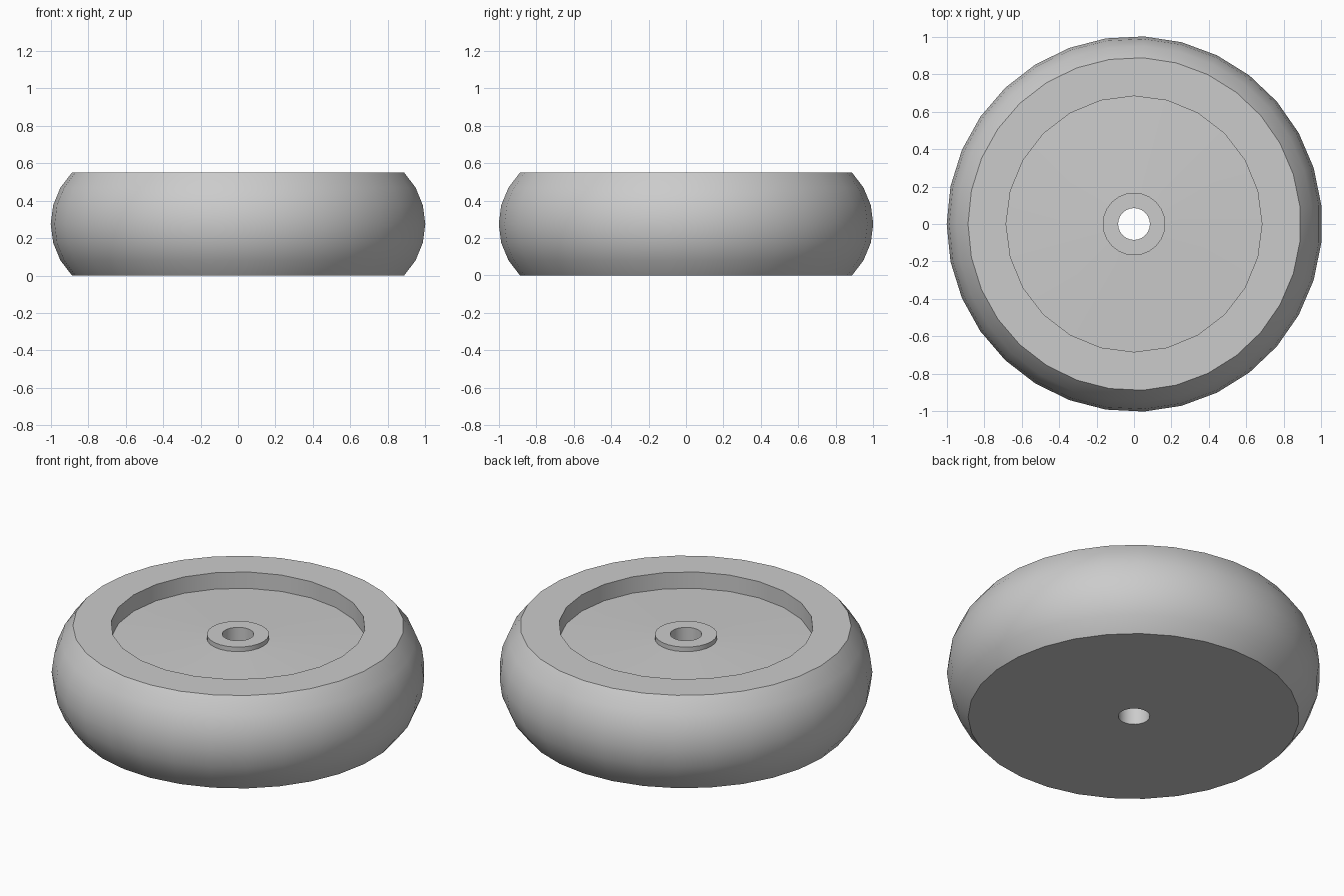
import bpy, bmesh, math

cube = bpy.data.objects.get("Cube")
if cube:
    bpy.data.objects.remove(cube, do_unlink=True)

grey = bpy.data.materials.new("light grey")
grey.use_nodes = True
GREY = (0.6, 0.6, 0.6, 1.0)
grey.diffuse_color = GREY
grey.node_tree.nodes["Principled BSDF"].inputs["Base Color"].default_value = GREY

HEIGHT = 0.55
OUTER_SIDES, INNER_SIDES = 31, 24


def lathe(bm, profile, sides, start=0.0, shift=0.0):
    """Revolve (radius, z) points about z; return the first and last ring edges."""
    rings = []
    for r, z in profile:
        rings.append([bm.verts.new((r * math.cos(start + math.tau * i / sides) + shift,
                                    r * math.sin(start + math.tau * i / sides), z))
                      for i in range(sides)])
    for a, b in zip(rings, rings[1:]):
        for i in range(sides):
            j = (i + 1) % sides
            bm.faces.new((a[i], a[j], b[j], b[i]))
    return [[bm.edges.get((ring[i], ring[(i + 1) % sides])) for i in range(sides)]
            for ring in (rings[0], rings[-1])]


bm = bmesh.new()

# Rounded tread: a 90 degree arc in six steps
half = HEIGHT / 2
arc = half / math.sin(math.radians(45))
tread = [(1.0025 - arc * (1 - math.cos(math.radians(a))),
          half + arc * math.sin(math.radians(a))) for a in range(-45, 46, 15)]
outer_bottom, outer_top = lathe(bm, tread, OUTER_SIDES, math.pi, 0.0025)

# Axle hole, raised hub, gently coned floor and recess wall
inner = [(0.085, 0.0), (0.085, 0.50), (0.167, 0.50),
         (0.167, 0.473), (0.683, 0.453), (0.683, HEIGHT)]
inner_bottom, inner_top = lathe(bm, inner, INNER_SIDES)

# Flat rim and flat underside
for loops, up in ((outer_top + inner_top, 1), (outer_bottom + inner_bottom, -1)):
    bmesh.ops.triangle_fill(bm, edges=loops, use_beauty=True, normal=(0, 0, up))
bmesh.ops.recalc_face_normals(bm, faces=bm.faces)

mesh = bpy.data.meshes.new("wheel")
bm.to_mesh(mesh)
bm.free()
mesh.materials.append(grey)
wheel = bpy.data.objects.new("wheel", mesh)
bpy.context.collection.objects.link(wheel)

bpy.ops.object.select_all(action='DESELECT')
wheel.select_set(True)
bpy.context.view_layer.objects.active = wheel
bpy.ops.object.shade_smooth_by_angle(angle=math.radians(30))
